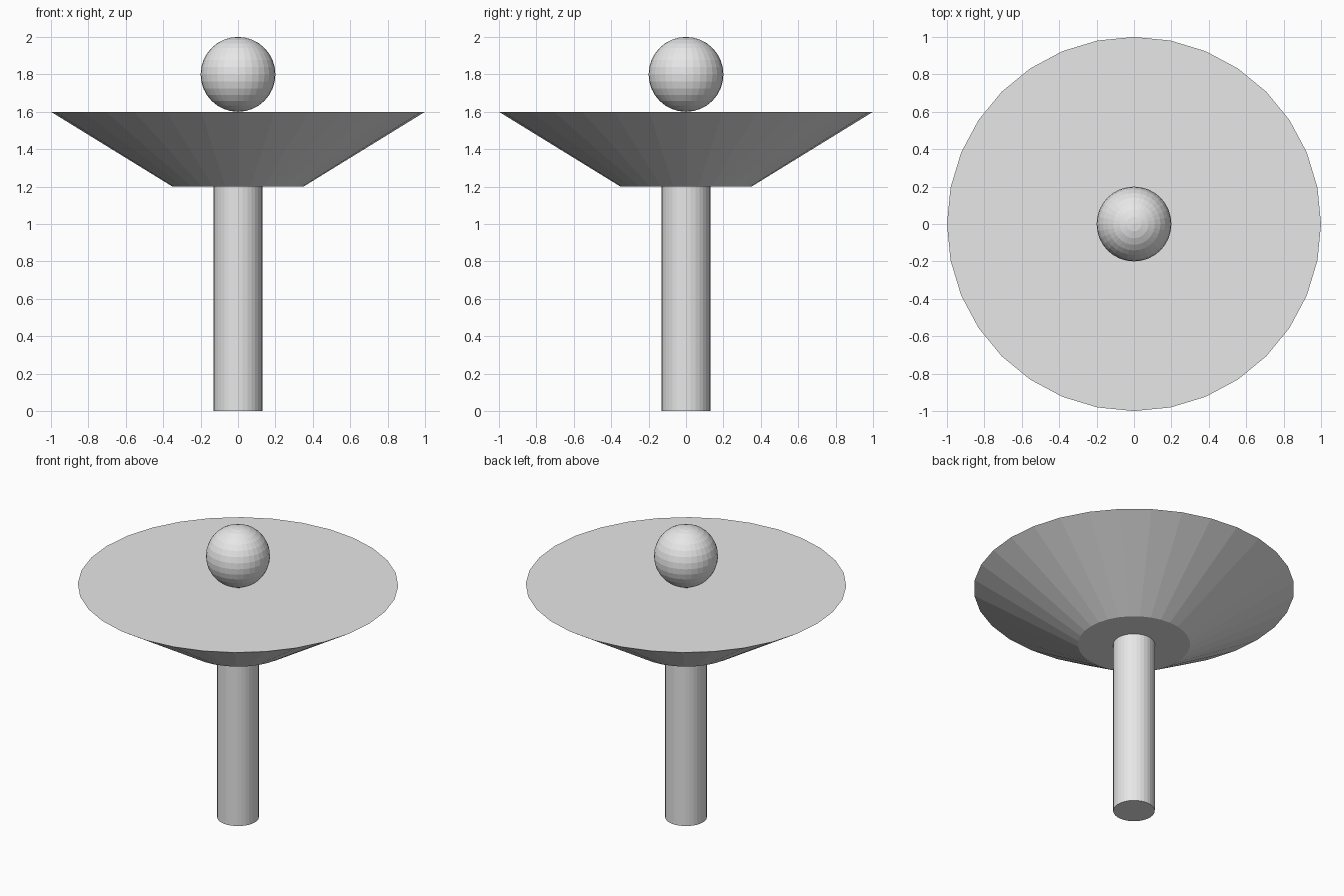
import bpy

if "Cube" in bpy.data.objects:
    bpy.data.objects.remove(bpy.data.objects["Cube"])

# One plain grey for the whole model
grey = bpy.data.materials.new("light_grey")
grey.diffuse_color = (0.8, 0.8, 0.8, 1.0)
grey.use_nodes = True
grey.node_tree.nodes["Principled BSDF"].inputs["Base Color"].default_value = grey.diffuse_color


def finish(name):
    obj = bpy.context.object
    obj.name = name
    obj.data.materials.append(grey)


def frustum(name, r_bottom, r_top, z0, z1):
    """Flat-shaded 32-sided cone section standing between two heights."""
    bpy.ops.mesh.primitive_cone_add(vertices=32, radius1=r_bottom, radius2=r_top,
                                    depth=z1 - z0, location=(0, 0, (z0 + z1) / 2))
    finish(name)


# Straight column
frustum("column", 0.13, 0.13, 0.0, 1.2)

# Flared solid dish with a flat top
frustum("dish", 0.35, 1.0, 1.2, 1.6)

# Ball resting on the dish
bpy.ops.mesh.primitive_uv_sphere_add(segments=32, ring_count=16, radius=0.2,
                                     location=(0, 0, 1.8))
finish("ball")
